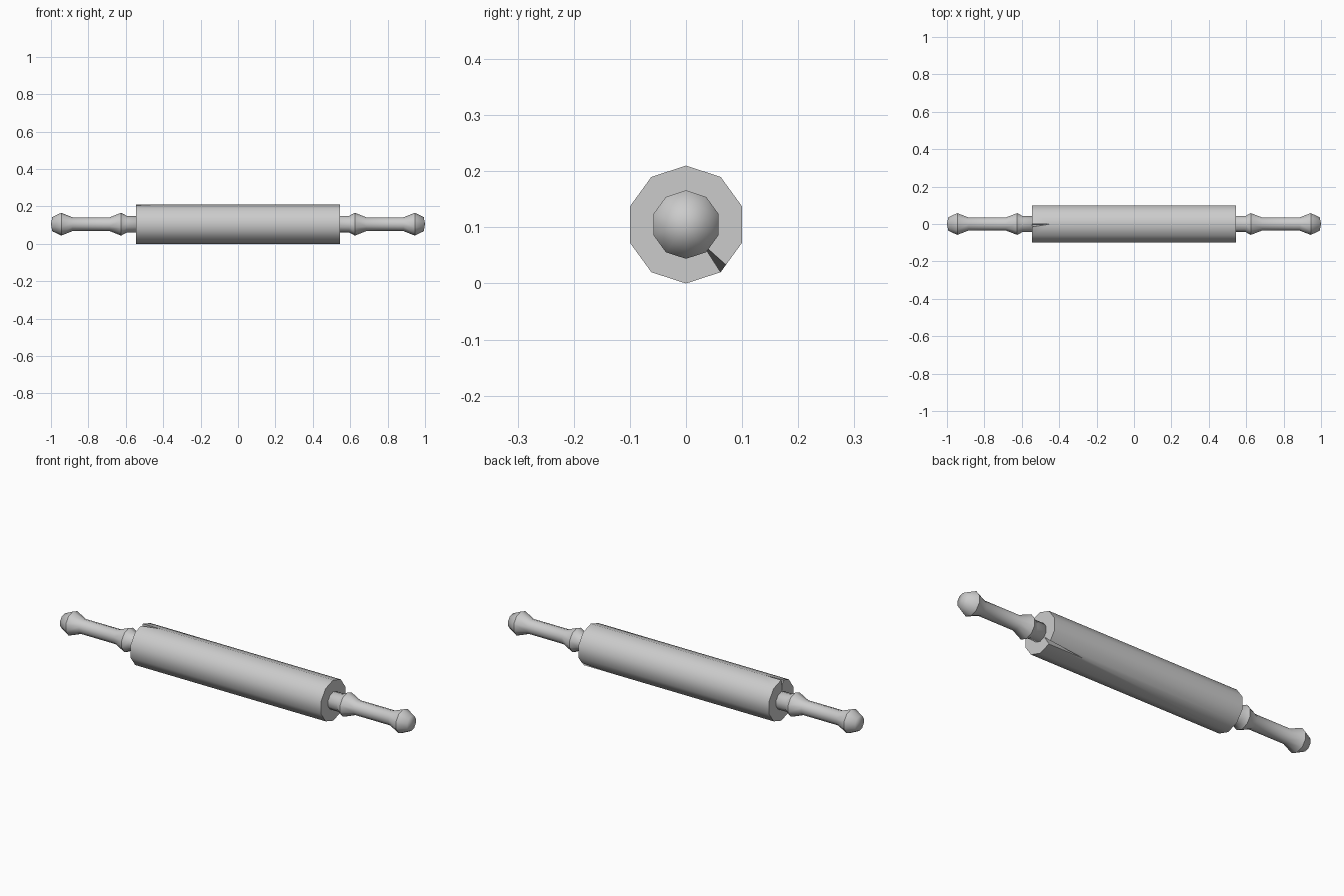
import bpy, bmesh
from math import cos, sin, pi, radians

SIDES = 10
AXIS_Z = 0.105
BARREL_R = 0.105
BARREL_X = 0.545

if "Cube" in bpy.data.objects:
    bpy.data.objects.remove(bpy.data.objects["Cube"], do_unlink=True)

grey = bpy.data.materials.new("plain_grey")
grey.use_nodes = True
grey.diffuse_color = (0.6, 0.6, 0.6, 1)
grey.node_tree.nodes["Principled BSDF"].inputs["Base Color"].default_value = (0.6, 0.6, 0.6, 1)


def point(x, radius, k):
    """Point on a ring round the long axis, k counted in sides from the top."""
    a = pi / 2 + 2 * pi * k / SIDES
    return (x, radius * cos(a), AXIS_Z + radius * sin(a))


def finish(bm, name):
    bmesh.ops.recalc_face_normals(bm, faces=bm.faces)
    mesh = bpy.data.meshes.new(name)
    bm.to_mesh(mesh)
    bm.free()
    mesh.materials.append(grey)
    obj = bpy.data.objects.new(name, mesh)
    bpy.context.collection.objects.link(obj)
    return obj


def make_handle(name, side):
    # (x, radius, crease) along the turned handle
    profile = [(0.45, 0.045, False), (0.595, 0.045, False), (0.625, 0.061, True),
               (0.685, 0.037, False), (0.885, 0.037, False), (0.945, 0.061, True),
               (0.993, 0.038, False)]
    bm = bmesh.new()
    rings = [[bm.verts.new(point(side * x, r, k)) for k in range(SIDES)]
             for x, r, _ in profile]
    for a, b in zip(rings, rings[1:]):
        for k in range(SIDES):
            n = (k + 1) % SIDES
            bm.faces.new((a[k], a[n], b[n], b[k]))
    # Rounded tip and hidden inner cap
    tip = bm.verts.new((side, 0, AXIS_Z))
    for k in range(SIDES):
        bm.faces.new((rings[-1][k], rings[-1][(k + 1) % SIDES], tip))
    bm.faces.new(rings[0])
    for f in bm.faces:
        f.smooth = True
    # Crease the widest ring of each bead
    for ring, (_, _, crease) in zip(rings, profile):
        if crease:
            for k in range(SIDES):
                bm.edges.get((ring[k], ring[(k + 1) % SIDES])).smooth = False
    return finish(bm, name)


def make_barrel():
    # Splits: end -> (corner index, length along the barrel)
    splits = {1: (6, 0.2), -1: (0, 0.1)}
    bm = bmesh.new()
    ends = {s: [bm.verts.new(point(s * BARREL_X, BARREL_R, k)) for k in range(SIDES)]
            for s in splits}
    lip, root, tip = {}, {}, {}
    for s, (k, length) in splits.items():
        corner, following = ends[s][k], ends[s][k + 1]
        lip[s] = bm.verts.new(corner.co.lerp(following.co, 0.25))
        root[s] = bm.verts.new(point(s * BARREL_X, 0.045, k + 0.12))
        tip[s] = bm.verts.new(point(s * (BARREL_X - length), BARREL_R, k))
        # Walls of the split
        bm.faces.new((corner, root[s], tip[s]))
        bm.faces.new((lip[s], root[s], tip[s]))
        # End cap with the split cut into it
        loop = ends[s][:k + 1] + [root[s], lip[s]] + ends[s][k + 1:]
        bm.faces.new(loop)
    # Long sides, opened where a split starts
    for k in range(SIDES):
        n = (k + 1) % SIDES
        face = []
        for s in (1, -1):
            split_k = splits[s][0]
            near, far = [ends[s][k]], [ends[s][n]]
            if k == split_k:
                near = [tip[s], lip[s]]
            elif n == split_k:
                far = [ends[s][n], tip[s]]
            run = near + far
            face += run if s == 1 else run[::-1]
        bm.faces.new(face)
    return finish(bm, "barrel")


barrel = make_barrel()
make_handle("left_handle", 1)
make_handle("right_handle", -1)

bpy.ops.object.select_all(action='DESELECT')
barrel.select_set(True)
bpy.context.view_layer.objects.active = barrel
bpy.ops.object.shade_smooth_by_angle(angle=radians(45))
